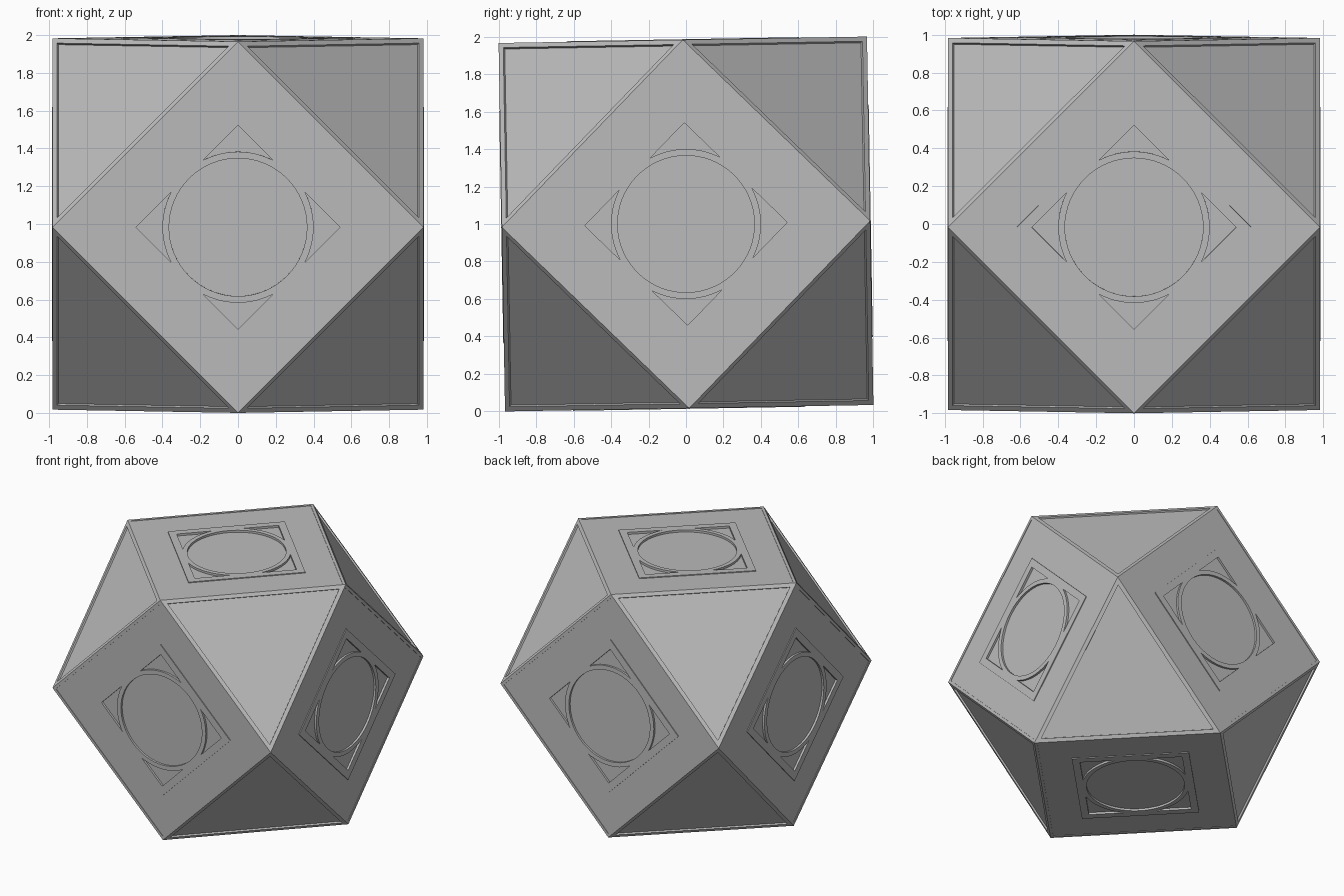
import bpy, bmesh, math
from mathutils import Matrix, Vector

if "Cube" in bpy.data.objects:
    bpy.data.objects.remove(bpy.data.objects["Cube"])

A = 0.983                      # half width between opposite square faces
RIM = 0.03                     # width of the raised edge frame
OUTER, INNER = 0.438, 0.382    # medallion frame half sides
RING_OUT, RING_IN = 0.40, 0.365
PANEL_SINK, TRI_SINK, PLATE_RISE, POCKET = 0.004, 0.014, 0.007, 0.017
SEG = 64


def inset(bm, face, width, depth=0.0):
    """Inset a face flat, then move it straight along its normal."""
    if width:
        bmesh.ops.inset_individual(bm, faces=[face], thickness=width, use_even_offset=True)
    if depth:
        bmesh.ops.inset_individual(bm, faces=[face], thickness=0.0, depth=depth)


def arc(radius, start, end, count):
    return [(radius * math.cos(start + (end - start) * i / count),
             radius * math.sin(start + (end - start) * i / count)) for i in range(count + 1)]


def pocket_outlines():
    """Round central pocket and the four corner pockets outside the ring."""
    loops = [arc(RING_IN, 0, 2 * math.pi, SEG)[:-1]]
    t = math.acos(INNER / RING_OUT)
    corner = arc(RING_OUT, t, math.pi / 2 - t, 12) + [(INNER, INNER)]
    for k in range(4):
        c, s = round(math.cos(k * math.pi / 2)), round(math.sin(k * math.pi / 2))
        loops.append([(x * c - y * s, x * s + y * c) for x, y in corner])
    return loops


def carve_medallion(bm, face):
    """Replace a square face by a plate with sunken pockets."""
    n = face.normal.copy()
    o = face.calc_center_median()
    u = (face.verts[1].co - face.verts[0].co).normalized()
    v = n.cross(u)
    edges = list(face.edges)
    bmesh.ops.delete(bm, geom=[face], context='FACES_ONLY')
    for outline in pocket_outlines():
        top = [bm.verts.new(o + u * x + v * y) for x, y in outline]
        low = [bm.verts.new(p.co - n * POCKET) for p in top]
        count = len(top)
        for i in range(count):
            j = (i + 1) % count
            edges.append(bm.edges.new((top[i], top[j])))
            bm.faces.new((top[i], top[j], low[j], low[i]))
        bm.faces.new(low)
    bmesh.ops.triangle_fill(bm, use_beauty=True, edges=edges, normal=n)


# Cuboctahedron body
bm = bmesh.new()
for p in (-A, A):
    for q in (-A, A):
        for co in ((p, q, 0), (p, 0, q), (0, p, q)):
            bm.verts.new(co)
bmesh.ops.convex_hull(bm, input=list(bm.verts))
bmesh.ops.dissolve_limit(bm, angle_limit=math.radians(1), verts=list(bm.verts), edges=list(bm.edges))
bmesh.ops.recalc_face_normals(bm, faces=list(bm.faces))
bm.normal_update()
triangles = [f for f in bm.faces if len(f.verts) == 3]
squares = [f for f in bm.faces if len(f.verts) == 4]

# Sunken triangular panels
for f in triangles:
    inset(bm, f, RIM, -TRI_SINK)

# Square panels with raised medallion plates
half = A * math.sqrt(2) / 2
for f in squares:
    inset(bm, f, RIM * 0.7, -PANEL_SINK)
    inset(bm, f, half - RIM * 0.7 - OUTER, PLATE_RISE)
bm.normal_update()
for f in squares:
    carve_medallion(bm, f)
bmesh.ops.recalc_face_normals(bm, faces=list(bm.faces))

# Slight tilt, then stand on the ground
bm.transform(Matrix.Translation(Vector((0, 0, 1))) @ Matrix.Rotation(math.radians(1), 4, 'X'))

mesh = bpy.data.meshes.new("panelled_polyhedron")
bm.to_mesh(mesh)
bm.free()
grey = bpy.data.materials.new("plain grey")
grey.diffuse_color = (0.5, 0.5, 0.5, 1)
grey.use_nodes = True
grey.node_tree.nodes["Principled BSDF"].inputs["Base Color"].default_value = grey.diffuse_color
mesh.materials.append(grey)
body = bpy.data.objects.new("panelled_polyhedron", mesh)
bpy.context.collection.objects.link(body)
